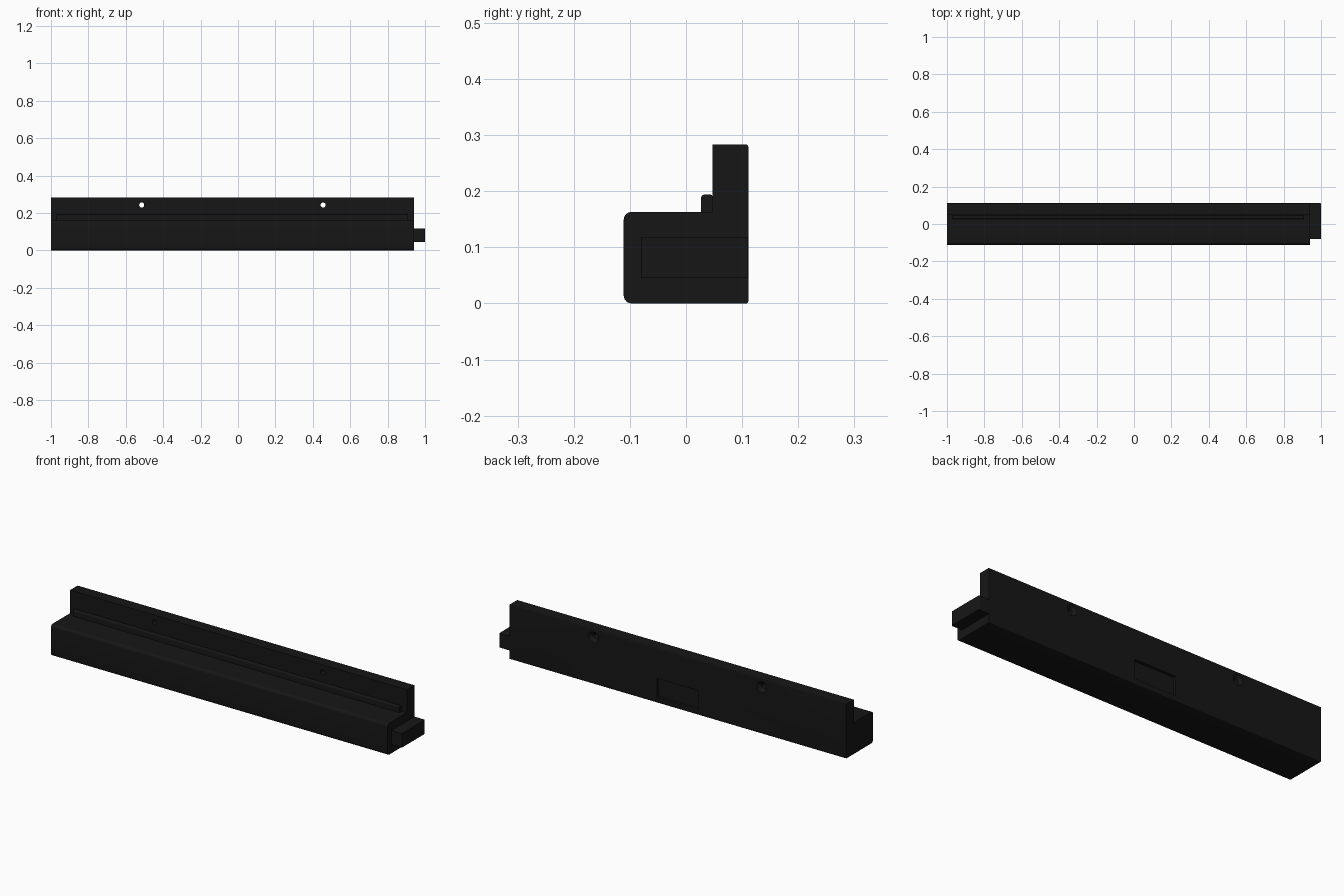
import bpy, bmesh, math
from mathutils import Vector, Matrix

if "Cube" in bpy.data.objects:
    bpy.data.objects.remove(bpy.data.objects["Cube"])

X0, X1 = -1.0, 0.94          # ends of the main bar
MID = (X0 + X1) / 2

black = bpy.data.materials.new("matte_black")
black.diffuse_color = (0.008, 0.008, 0.008, 1)
black.use_nodes = True
black.node_tree.nodes["Principled BSDF"].inputs["Base Color"].default_value = black.diffuse_color


def rounded(points, steps=6):
    """Turn (u, v, radius) corners into an outline with filleted corners."""
    out = []
    for i, (u, v, r) in enumerate(points):
        p = Vector((u, v))
        if r == 0:
            out.append(p)
            continue
        a = (Vector(points[i - 1][:2]) - p).normalized()
        b = (Vector(points[(i + 1) % len(points)][:2]) - p).normalized()
        c = p + (a + b) * r
        for k in range(steps + 1):
            t = k / steps * math.pi / 2
            out.append(c - b * r * math.cos(t) - a * r * math.sin(t))
    return out


def finish(bm, name):
    bmesh.ops.recalc_face_normals(bm, faces=bm.faces[:])
    mesh = bpy.data.meshes.new(name)
    bm.to_mesh(mesh)
    bm.free()
    mesh.materials.append(black)
    obj = bpy.data.objects.new(name, mesh)
    bpy.context.collection.objects.link(obj)
    return obj


def extrude(name, outline, place, offset):
    """Extrude a 2D outline; place maps (u, v) to 3D."""
    bm = bmesh.new()
    face = bm.faces.new([bm.verts.new(place(p)) for p in outline])
    ext = bmesh.ops.extrude_face_region(bm, geom=[face])
    verts = [g for g in ext["geom"] if isinstance(g, bmesh.types.BMVert)]
    bmesh.ops.translate(bm, verts=verts, vec=offset)
    return finish(bm, name)


def along_x(name, pts, x0, x1):
    return extrude(name, rounded(pts), lambda p: (x0, p.x, p.y), (x1 - x0, 0, 0))


def cone_y(name, x, y, z, r_front, r_back, depth):
    bm = bmesh.new()
    bmesh.ops.create_cone(bm, cap_ends=True, segments=32, radius1=r_back, radius2=r_front,
                          depth=depth, matrix=Matrix.Translation((x, y, z))
                          @ Matrix.Rotation(math.pi / 2, 4, 'X'))
    return finish(bm, name)


def cut(target, cutter):
    cutter.hide_render = True
    mod = target.modifiers.new("cut", 'BOOLEAN')
    mod.operation, mod.solver, mod.object = 'DIFFERENCE', 'EXACT', cutter
    bpy.context.view_layer.objects.active = target
    bpy.ops.object.modifier_apply(modifier=mod.name)
    bpy.data.objects.remove(cutter)


# L-shaped bar
body = along_x("bar_body", [(-0.111, 0, 0.014), (0.111, 0, 0.004), (0.111, 0.283, 0.004),
                            (0.047, 0.283, 0), (0.047, 0.163, 0), (-0.111, 0.163, 0.014)], X0, X1)

# screw holes, countersunk from the back
for side in (-1, 1):
    x = MID + side * 0.485
    cut(body, cone_y("screw_hole_cutter", x, 0.08, 0.243, 0.0135, 0.0135, 0.12))
    cut(body, cone_y("countersink_cutter", x, 0.1025, 0.243, 0.0135, 0.029, 0.019))

# shallow rectangular pocket in the back face
cut(body, along_x("pocket_cutter", [(0.096, 0.026, 0), (0.15, 0.026, 0),
                                    (0.15, 0.126, 0), (0.096, 0.126, 0)], MID - 0.12, MID + 0.12))

# raised ridge with rounded ends and top, in the step's corner
ridge = along_x("step_ridge", [(0.027, 0.163, 0), (0.047, 0.163, 0),
                               (0.047, 0.194, 0.004), (0.027, 0.194, 0.006)], X0 + 0.03, X1 - 0.03)

# connecting tongue on the right end
tongue = extrude("end_tongue", rounded([(X1, -0.08, 0), (1.0, -0.08, 0.004),
                                        (1.0, 0.111, 0.004), (X1, 0.111, 0)]),
                 lambda p: (p.x, p.y, 0.045), (0, 0, 0.073))

for obj in (body, ridge, tongue):
    bpy.ops.object.select_all(action='DESELECT')
    obj.select_set(True)
    bpy.context.view_layer.objects.active = obj
    bpy.ops.object.shade_smooth_by_angle(angle=math.radians(30))
